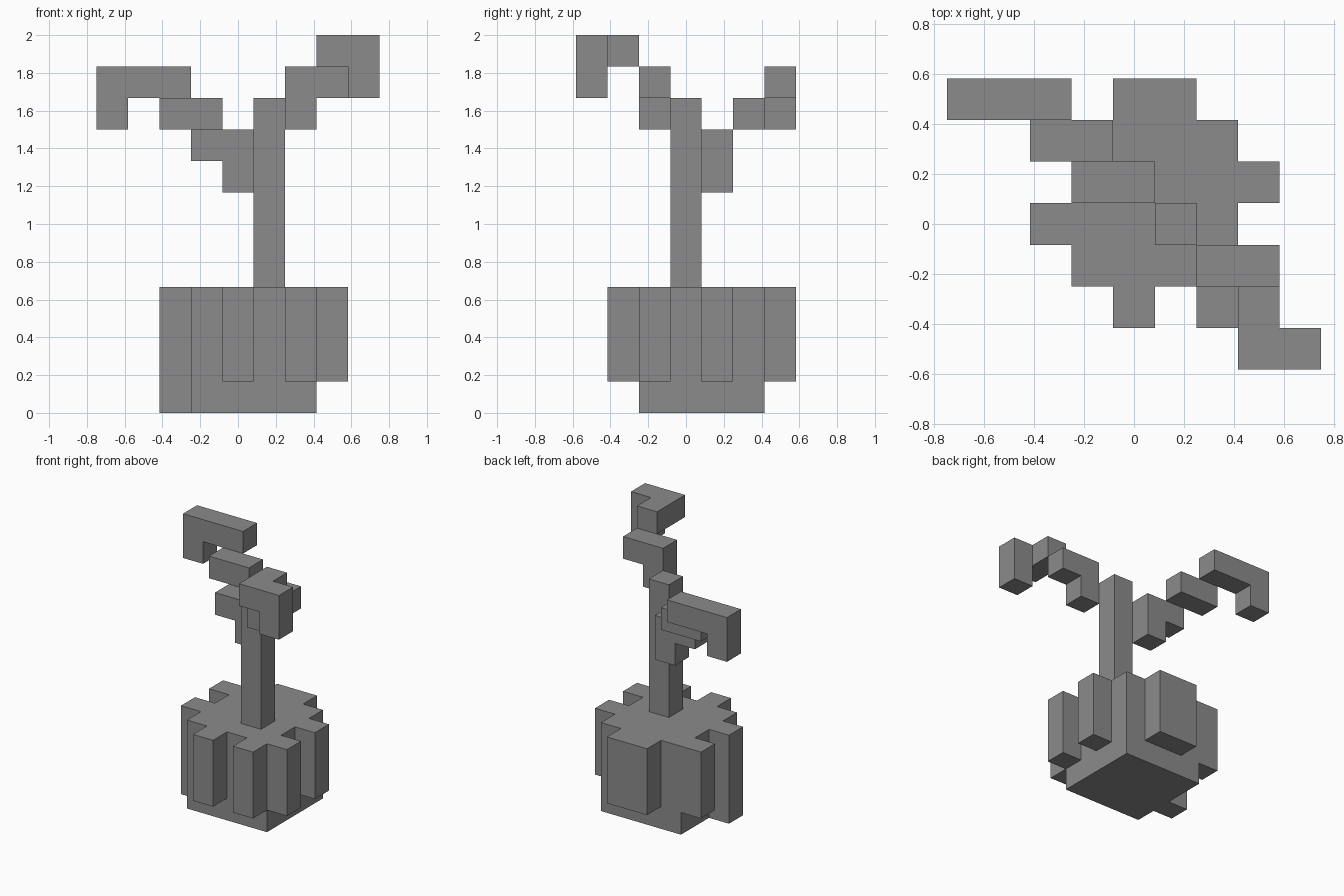
import bpy
import bmesh
import math
from itertools import product
from mathutils import Vector

default_cube = bpy.data.objects.get("Cube")
if default_cube:
    bpy.data.objects.remove(default_cube, do_unlink=True)

CELL = 1 / 6
ORIGIN = Vector((4.5, 3.5, 0))

stone = bpy.data.materials.new("plain grey")
stone.use_nodes = True
GREY = (0.26, 0.26, 0.26, 1)
stone.diffuse_color = GREY
stone.node_tree.nodes["Principled BSDF"].inputs["Base Color"].default_value = GREY


def block(low, size):
    """All grid cells filled by a block with its low corner and size in cells."""
    spans = [range(start, start + count) for start, count in zip(low, size)]
    return set(product(*spans))


def build(name, *blocks):
    """Join blocks into one shell, keeping only the outer faces."""
    cells = set().union(*(block(low, size) for low, size in blocks))
    bm = bmesh.new()
    for cell in cells:
        for axis, side in product(range(3), (0, 1)):
            neighbour = list(cell)
            neighbour[axis] += 2 * side - 1
            if tuple(neighbour) in cells:
                continue
            u, v = (axis + 1) % 3, (axis + 2) % 3
            corners = []
            for a, b in ((0, 0), (1, 0), (1, 1), (0, 1)):
                point = Vector(cell)
                point[axis] += side
                point[u] += a
                point[v] += b
                corners.append(bm.verts.new((point - ORIGIN) * CELL))
            bm.faces.new(corners if side else corners[::-1])
    bmesh.ops.remove_doubles(bm, verts=bm.verts[:], dist=CELL / 100)
    bmesh.ops.dissolve_limit(bm, angle_limit=math.radians(1),
                             verts=bm.verts[:], edges=bm.edges[:])
    mesh = bpy.data.meshes.new(name)
    bm.to_mesh(mesh)
    bm.free()
    mesh.materials.append(stone)
    bpy.context.collection.objects.link(bpy.data.objects.new(name, mesh))


RIB = (1, 1, 3)

# Square base with uneven raised ribs around it
build("ribbed_base",
      ((3, 2, 0), (4, 4, 4)),
      ((4, 1, 1), RIB), ((6, 1, 1), RIB),      # front ribs
      ((7, 2, 1), RIB), ((7, 4, 1), RIB),      # left ribs
      ((4, 6, 1), (2, 1, 3)),                  # wide back rib
      ((2, 5, 1), RIB), ((2, 3, 0), (1, 1, 4)))  # right ribs

# Upright stem
build("stem", ((5, 3, 4), (1, 1, 6)))

# Branch stepping to the back right, with a drooping tip
build("back_branch",
      ((4, 4, 7), (1, 1, 2)),
      ((3, 4, 8), (1, 1, 1)),
      ((2, 5, 9), (2, 1, 1)),
      ((0, 6, 10), (3, 1, 1)),
      ((0, 6, 9), (1, 1, 1)))

# Branch stepping to the front left, with a drooping tip
build("front_branch",
      ((6, 2, 9), (1, 1, 2)),
      ((7, 2, 10), (1, 1, 1)),
      ((7, 1, 11), (1, 1, 1)),
      ((7, 0, 11), (2, 1, 1)),
      ((8, 0, 10), (1, 1, 1)))
